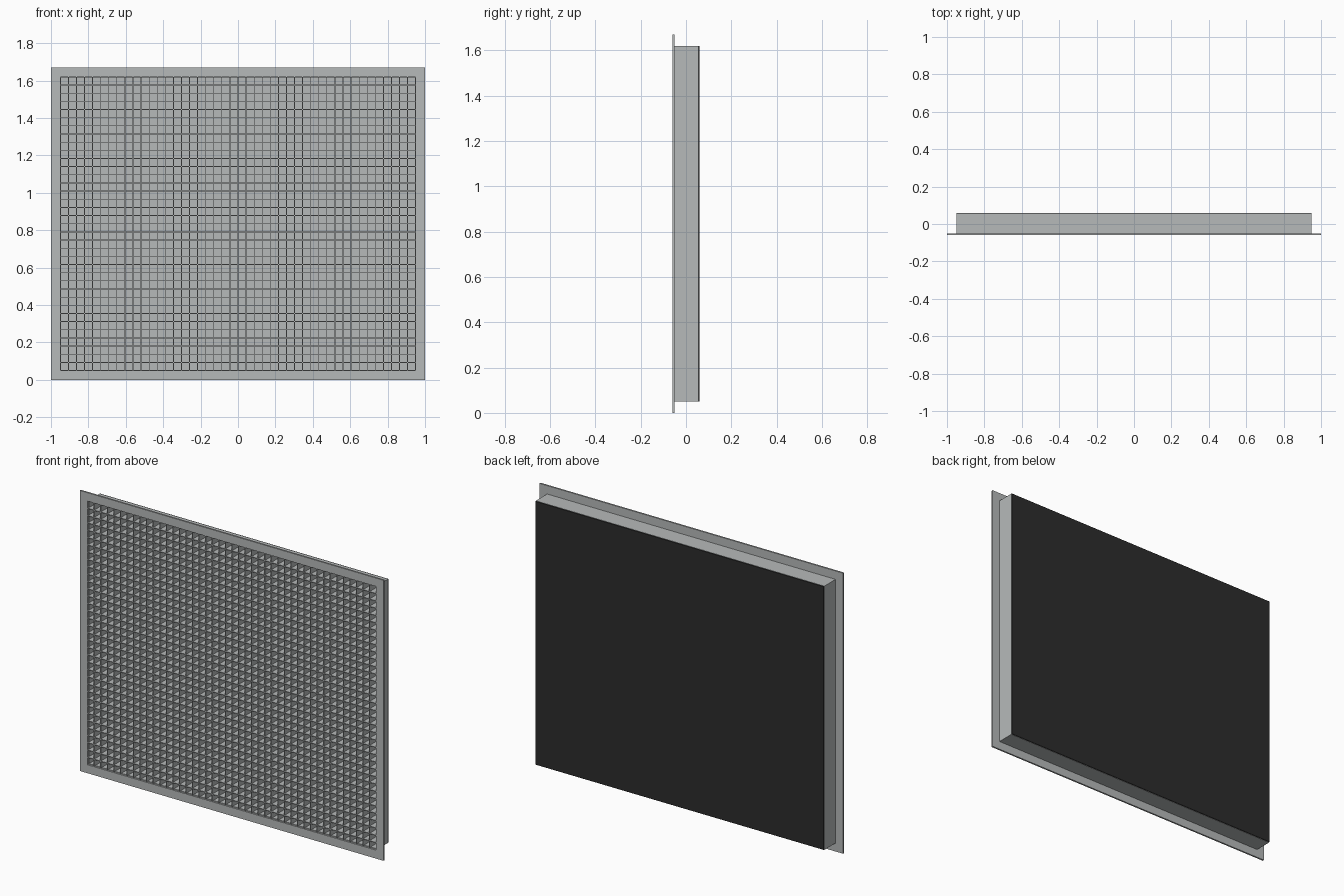
import bpy, bmesh

if "Cube" in bpy.data.objects:
    bpy.data.objects.remove(bpy.data.objects["Cube"])

W, H = 2.0, 1.67            # outer flange size
BORDER = 0.05               # flange border width
Y0, Y1 = -0.06, 0.06        # front and back
COLS, ROWS = 44, 36         # egg-crate cells
BLADE = 0.004               # blade thickness
X_IN, Z_LO, Z_HI = W / 2 - BORDER, BORDER, H - BORDER


def material(name, colour):
    m = bpy.data.materials.new(name)
    m.diffuse_color = (*colour, 1)
    m.use_nodes = True
    m.node_tree.nodes["Principled BSDF"].inputs["Base Color"].default_value = m.diffuse_color
    return m


grey = material("grey_metal", (0.47, 0.49, 0.49))
black = material("black_backing", (0.025, 0.025, 0.025))


def add_box(bm, x0, x1, y0, y1, z0, z1):
    verts = bmesh.ops.create_cube(bm, size=1)["verts"]
    for v in verts:
        v.co = (x1 if v.co.x > 0 else x0,
                y1 if v.co.y > 0 else y0,
                z1 if v.co.z > 0 else z0)


def make(name, boxes, mat):
    bm = bmesh.new()
    for b in boxes:
        add_box(bm, *b)
    me = bpy.data.meshes.new(name)
    bm.to_mesh(me)
    bm.free()
    me.materials.append(mat)
    ob = bpy.data.objects.new(name, me)
    bpy.context.collection.objects.link(ob)
    return ob


def ring(x, z0, z1, t, y0, y1):
    """Four bars around a rectangular opening; t is the bar width, inward."""
    return [(-x, x, y0, y1, z0, z0 + t), (-x, x, y0, y1, z1 - t, z1),
            (-x, -x + t, y0, y1, z0 + t, z1 - t),
            (x - t, x, y0, y1, z0 + t, z1 - t)]


# Front flange and the duct collar behind it
make("front_flange", ring(W / 2, 0, H, BORDER, Y0, Y0 + 0.01), grey)
make("collar", ring(X_IN, Z_LO, Z_HI, 0.004, Y0 + 0.01, 0.055), grey)

# Egg-crate grille blades
y_back = 0.05
dx, dz = 2 * X_IN / COLS, (Z_HI - Z_LO) / ROWS
make("upright_blades",
     [(-X_IN + i * dx - BLADE / 2, -X_IN + i * dx + BLADE / 2,
       Y0 + 0.0005, y_back, Z_LO, Z_HI) for i in range(1, COLS)], grey)
make("level_blades",
     [(-X_IN, X_IN, Y0 + 0.0005, y_back,
       Z_LO + j * dz - BLADE / 2, Z_LO + j * dz + BLADE / 2)
      for j in range(1, ROWS)], grey)

# Grey inner panel closing the cells
make("inner_panel", [(-X_IN + 0.004, X_IN - 0.004, y_back, 0.054,
                      Z_LO + 0.004, Z_HI - 0.004)], grey)

# Black backing plate with softened edges
back = make("back_plate", [(-X_IN, X_IN, 0.055, Y1, Z_LO, Z_HI)], black)
bev = back.modifiers.new("edge_chamfer", "BEVEL")
bev.width = 0.002
bev.segments = 1
